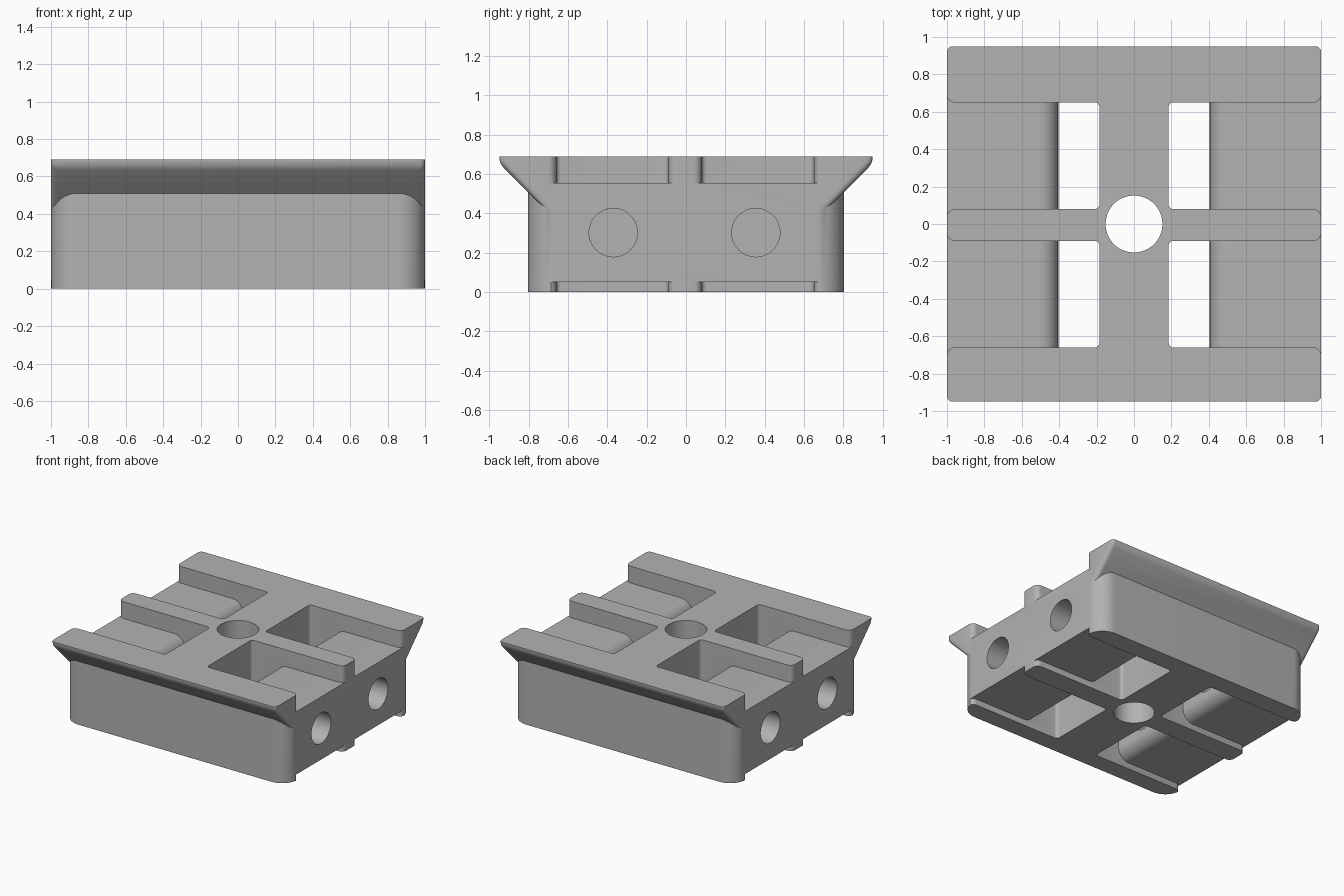
import bpy, bmesh
from math import sin, cos, pi, radians

if "Cube" in bpy.data.objects:
    bpy.data.objects.remove(bpy.data.objects["Cube"])

grey = bpy.data.materials.new("plain grey")
grey.use_nodes = True
COLOUR = (0.45, 0.45, 0.45, 1)
grey.diffuse_color = COLOUR
grey.node_tree.nodes["Principled BSDF"].inputs["Base Color"].default_value = COLOUR


def arc(cx, cy, r, a0, a1, n=10):
    """Points on an arc, angles in degrees."""
    angles = [radians(a0 + (a1 - a0) * i / n) for i in range(n + 1)]
    return [(cx + r * cos(a), cy + r * sin(a)) for a in angles]


def prism(name, outline, lo, hi, place, bevel=None):
    """Extrude a 2D outline from lo to hi; place maps (u, v, w) to x, y, z."""
    bm = bmesh.new()
    rings = [[bm.verts.new(place(u, v, w)) for u, v in outline] for w in (lo, hi)]
    for ring in rings:
        bm.faces.new(ring)
    for i in range(len(outline)):
        j = (i + 1) % len(outline)
        bm.faces.new((rings[0][i], rings[0][j], rings[1][j], rings[1][i]))
    bmesh.ops.recalc_face_normals(bm, faces=bm.faces)
    if bevel:
        edges = [e for e in bm.edges if bevel(*[v.co for v in e.verts])]
        bmesh.ops.bevel(bm, geom=edges, offset=0.03, segments=5, profile=0.5,
                        affect='EDGES', clamp_overlap=True)
    mesh = bpy.data.meshes.new(name)
    bm.to_mesh(mesh)
    bm.free()
    mesh.materials.append(grey)
    obj = bpy.data.objects.new(name, mesh)
    bpy.context.collection.objects.link(obj)
    return obj


def combine(target, other, operation):
    """Apply a boolean and discard the helper."""
    mod = target.modifiers.new("join", 'BOOLEAN')
    mod.operation, mod.object, mod.solver = operation, other, 'EXACT'
    bpy.context.view_layer.objects.active = target
    bpy.ops.object.modifier_apply(modifier=mod.name)
    bpy.data.objects.remove(other)


def plan(x, y, z):
    return (x, y, z)


def along_x(y, z, x):
    return (x, y, z)


# Block with rounded vertical corners
X, Y, R, TOP = 1.0, 0.805, 0.14, 0.69
corners = ((1, 1, 0), (-1, 1, 90), (-1, -1, 180), (1, -1, 270))
outline = [p for sx, sy, a in corners
           for p in arc(sx * (X - R), sy * (Y - R), R, a, a + 90, 12)]
body = prism("clamp_block", outline, 0, TOP, plan)

# Dovetail flange with softened rims
half = [(0.95, TOP), (0.95, 0.655), (0.65, 0.355)]
profile = half + [(-y, z) for y, z in reversed(half)]


def rim(a, b):
    lengthwise = abs(a.x - b.x) > 1
    if lengthwise:
        return abs(a.z - 0.655) < 0.01
    return abs(a.z - b.z) > 0.01


flange = prism("flange", profile, -X, X, along_x, rim)
combine(body, flange, 'UNION')

# Four strap slots, each leaving a rounded side pad between top and bottom
INNER, PAD, FLARE, ROUND = 0.185, 0.405, 0.04, 0.1
for sx in (1, -1):
    for y0, y1, hole_y in ((0.08, 0.65, 0.355), (-0.66, -0.09, -0.37)):
        r = 0.025
        shape = arc(INNER + r, y1 - r, r, 90, 180, 5)
        shape += arc(INNER + r, y0 + r, r, 180, 270, 5)
        shape += arc(X - FLARE, y0 - FLARE, FLARE, 90, 0, 6)
        shape += [(1.2, y0 - FLARE), (1.2, y1 + FLARE)]
        shape += arc(X - FLARE, y1 + FLARE, FLARE, 0, -90, 6)
        slot = prism("slot_cutter", [(sx * x, y) for x, y in shape], -0.1, 0.9, plan)

        low, high = 0.05, 0.555
        side = [(1.4, low), (1.4, high)]
        side += arc(PAD + ROUND, high - ROUND, ROUND, 90, 180)
        side += arc(PAD + ROUND, low + ROUND, ROUND, 180, 270)
        pad = prism("pad_shape", side, y0 - 0.2, y1 + 0.2,
                    lambda x, z, y: (sx * x, y, z))
        combine(slot, pad, 'DIFFERENCE')
        combine(body, slot, 'DIFFERENCE')

        # Round side hole through the pad
        circle = arc(hole_y, 0.302, 0.123, 0, 360, 48)[:-1]
        hole = prism("hole_cutter", circle, sx * 0.3, sx * 1.2, along_x)
        combine(body, hole, 'DIFFERENCE')

# Central vertical bore
bore = prism("bore_cutter", arc(0, 0, 0.152, 0, 360, 64)[:-1], -0.1, 0.9, plan)
combine(body, bore, 'DIFFERENCE')

# Smooth shading with crisp edges
bpy.ops.object.select_all(action='DESELECT')
body.select_set(True)
bpy.context.view_layer.objects.active = body
bpy.ops.object.shade_smooth_by_angle(angle=radians(30))
